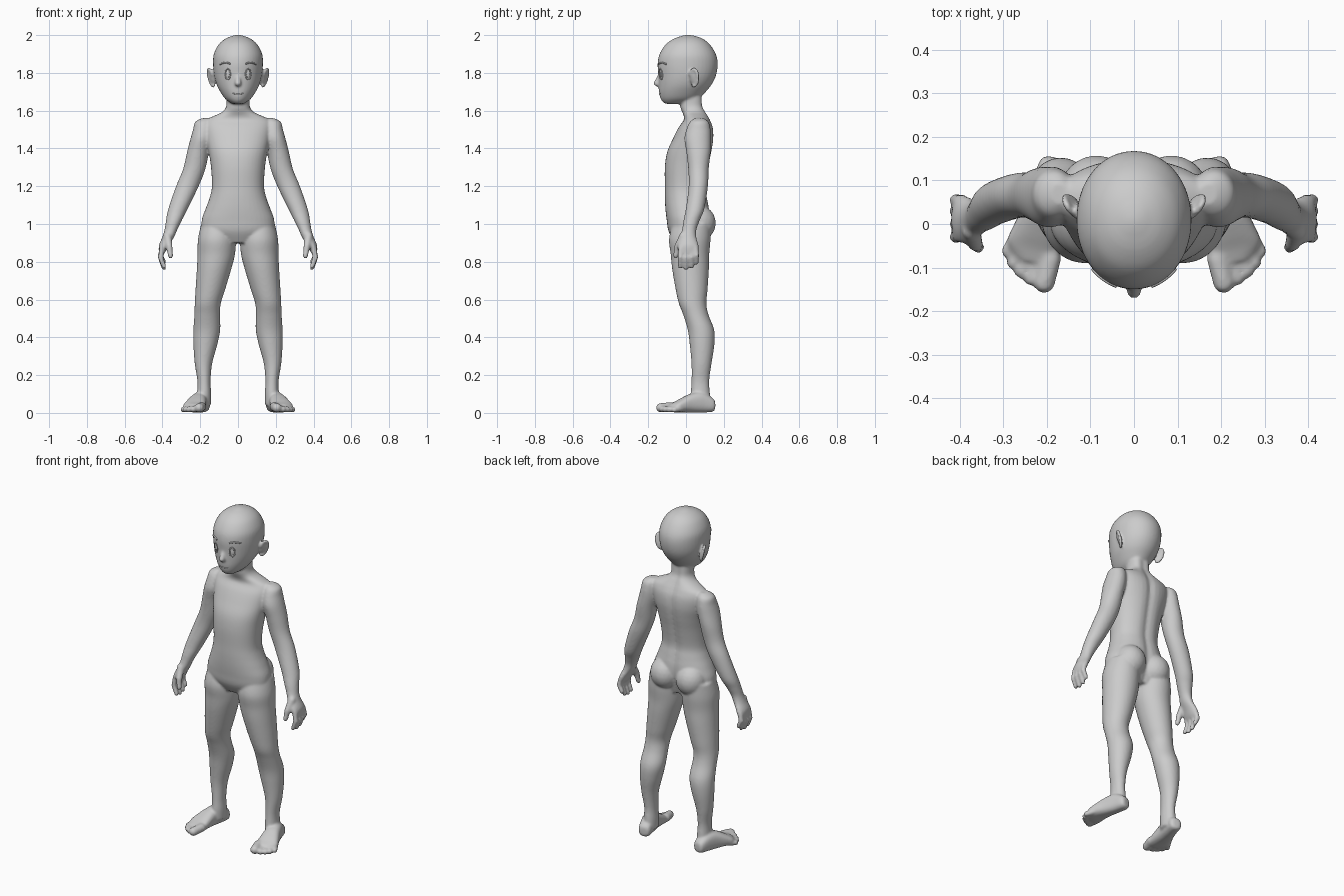
import bpy, bmesh, math
from mathutils import Vector, Matrix
from mathutils.bvhtree import BVHTree

bm = bmesh.new()


def loft(rows, mat=Matrix(), power=2.2, groove=0.0, n=40, steps=5):
    """Skin smooth rings; each row is (z, centre x, centre y, half x, half y)."""
    rows = [Vector(r) for r in rows]
    pts = []
    for i in range(len(rows) - 1):
        a, b, c, d = (rows[max(0, min(len(rows) - 1, i + k))] for k in (-1, 0, 1, 2))
        for k in range(steps):
            t = k / steps
            pts.append(0.5 * (2 * b + (c - a) * t + (2 * a - 5 * b + 4 * c - d) * t * t
                              + (3 * b - a - 3 * c + d) * t ** 3))
    pts.append(rows[-1])
    rings = []
    for z, cx, cy, hx, hy in pts:
        ring = []
        for k in range(n):
            a = 2 * math.pi * k / n
            c, s = math.cos(a), math.sin(a)
            x = hx * math.copysign(abs(c) ** (2 / power), c)
            y = hy * math.copysign(abs(s) ** (2 / power), s)
            if s > 0:
                y -= groove * math.exp(-(x / 0.025) ** 2)
            ring.append(bm.verts.new(mat @ Vector((cx + x, cy + y, z))))
        rings.append(ring)
    for p, q in zip(rings, rings[1:]):
        for k in range(n):
            bm.faces.new((p[k], p[(k + 1) % n], q[(k + 1) % n], q[k]))
    bm.faces.new(rings[0][::-1])
    bm.faces.new(rings[-1])


def blob(loc, size, rot=0.0, tilt=0.0):
    m = (Matrix.Translation(loc) @ Matrix.Rotation(rot, 4, 'Z') @ Matrix.Rotation(tilt, 4, 'Y')
         @ Matrix.Diagonal((*size, 1)))
    bmesh.ops.create_icosphere(bm, subdivisions=3, radius=1, matrix=m)


def chain(points, s=1, steps=7):
    """Rounded limb from overlapping balls; points are (x, y, z, radius)."""
    for a, b in zip(points, points[1:]):
        for k in range(steps + 1):
            p = Vector(a).lerp(Vector(b), k / steps)
            blob((s * p[0], p[1], p[2]), (p[3],) * 3)


def body_rows(table):
    return [(z, 0, (f + b) / 2, w, (b - f) / 2) for z, f, b, w in table]


# Torso and neck: height, front, back, half width
loft(body_rows([
    (.90, -.06, .09, .12), (.96, -.092, .11, .185), (1.02, -.102, .125, .192),
    (1.08, -.109, .125, .172), (1.14, -.112, .115, .150), (1.2, -.112, .107, .138),
    (1.3, -.112, .122, .143), (1.38, -.10, .138, .155), (1.45, -.07, .148, .170),
    (1.51, -.04, .145, .178), (1.55, -.012, .13, .17), (1.573, -.012, .118, .125),
    (1.593, -.02, .108, .083), (1.62, -.03, .095, .063), (1.66, -.032, .092, .06),
    (1.72, -.03, .09, .06)]), groove=.012)

# Head
loft(body_rows([
    (1.636, -.105, -.02, .028), (1.645, -.122, .03, .045), (1.665, -.135, .07, .07),
    (1.70, -.143, .105, .094), (1.74, -.145, .137, .114), (1.79, -.147, .160, .127),
    (1.85, -.150, .168, .132), (1.90, -.140, .158, .128), (1.95, -.108, .127, .103),
    (1.98, -.066, .09, .068), (1.995, -.025, .05, .032), (2.001, 0, .02, .01)]), power=2.05)
chain([(0, -.140, 1.785, .010), (0, -.154, 1.745, .0175)])

for s in (1, -1):
    flip = Matrix.Diagonal((s, 1, 1, 1))
    # Ear: plate with a raised rim
    ear = Vector((.139, .042, 1.775))
    blob((s * ear.x, ear.y, ear.z), (.010, .026, .046), -s * .5, s * .25)
    rim = []
    for k in range(15):
        a = math.radians(-110 + 270 * k / 14)
        u, v = .025 * math.cos(a), .046 * math.sin(a)
        rim.append((ear.x + .5 * u + .25 * v + .004, ear.y + .87 * u, ear.z + v, .0085))
    chain(rim, s, 2)
    # Arm and palm
    loft([(1.56, .172, .07, .02, .025), (1.54, .182, .07, .045, .05), (1.5, .186, .066, .052, .064),
          (1.45, .194, .062, .058, .07), (1.38, .212, .066, .058, .064), (1.29, .232, .066, .059, .054),
          (1.2, .268, .065, .060, .051), (1.08, .318, .048, .051, .049), (1.02, .339, .03, .042, .043),
          (.97, .355, .017, .034, .038), (.93, .370, .011, .031, .044), (.89, .391, .011, .027, .055),
          (.86, .400, .013, .020, .054), (.845, .404, .014, .014, .046)], flip, 2.0)
    # Fingers and thumb: start, spread end, tip height
    for y0, y1, z in ((-.026, -.031, .775), (.001, 0, .767), (.028, .030, .775), (.050, .056, .797)):
        chain([(.400, y0, .875, .016), (.410, y1, (z + .87) / 2, .0140), (.392, y1, z, .0125)], s)
    chain([(.374, -.015, .935, .022), (.364, -.045, .88, .018), (.357, -.054, .83, .0135)], s)
    # Leg
    loft([(1.0, .110, .03, .085, .10), (.92, .112, .02, .100, .110), (.84, .115, .021, .099, .102),
          (.76, .127, .024, .091, .097), (.65, .147, .030, .078, .084), (.58, .160, .035, .069, .073),
          (.52, .163, .052, .068, .067), (.44, .165, .079, .071, .070), (.36, .173, .085, .063, .065),
          (.26, .183, .082, .046, .053), (.17, .180, .076, .035, .047), (.1, .179, .076, .037, .051),
          (.04, .179, .08, .036, .052)], flip, 2.0)
    blob((s * .086, .066, 1.005), (.088, .092, .095))
    # Foot, lofted from heel to ball
    d = Vector((.065, -.27, 0)).normalized()
    foot = Matrix(((-d.y, 0, d.x, .179), (d.x, 0, d.y, .152), (0, 1, 0, 0), (0, 0, 0, 1)))
    loft([(0, 0, .04, .018, .018), (.012, 0, .042, .034, .036), (.07, 0, .056, .041, .054),
          (.13, .002, .052, .047, .050), (.18, .003, .041, .057, .038), (.215, .002, .031, .062, .028),
          (.245, -.008, .025, .046, .021)], flip @ foot, 2.5)
    # Toes
    for x0, y0, x1, y1, r in ((.192, -.08, .206, -.134, .025), (.220, -.07, .236, -.125, .0175),
                              (.240, -.06, .259, -.109, .0165), (.256, -.045, .277, -.089, .016),
                              (.268, -.025, .290, -.062, .0155)):
        chain([(x0, y0, r + .008, r), (x1, y1, r + .002, r)], s)

# Fuse everything into one smooth skin
bmesh.ops.recalc_face_normals(bm, faces=bm.faces)
mesh = bpy.data.meshes.new("body")
bm.to_mesh(mesh)
bm.free()
body = bpy.data.objects.new("body", mesh)
bpy.context.collection.objects.link(body)
rem = body.modifiers.new("fuse", 'REMESH')
rem.mode = 'VOXEL'
rem.voxel_size = .0065
rem.use_smooth_shade = True
smooth = body.modifiers.new("soften", 'SMOOTH')
smooth.factor = .5
smooth.iterations = 7

# Facial details laid on the skin
dg = bpy.context.evaluated_depsgraph_get()
skin = BVHTree.FromObject(body, dg)


def on_face(x, z):
    hit = skin.ray_cast(Vector((x, -1, z)), Vector((0, 1, 0)))[0]
    return hit if hit else Vector((x, -.13, z))


def face_line(name, pts, r, cyclic=False):
    cu = bpy.data.curves.new(name, 'CURVE')
    cu.dimensions = '3D'
    cu.bevel_depth = r
    cu.bevel_resolution = 2
    cu.use_fill_caps = True
    sp = cu.splines.new('POLY')
    sp.points.add(len(pts) - 1)
    for p, (x, z) in zip(sp.points, pts):
        p.co = (*on_face(x, z), 1)
    sp.use_cyclic_u = cyclic
    sp.use_smooth = True
    bpy.context.collection.objects.link(bpy.data.objects.new(name, cu))


for s, side in ((1, "left"), (-1, "right")):
    ring = [(s * .054 + .014 * math.cos(a), 1.793 + .029 * math.sin(a))
            for a in (2 * math.pi * k / 24 for k in range(24))]
    face_line(side + "_eyelid", ring, .003, True)
    p = on_face(s * .054, 1.793)
    bpy.ops.mesh.primitive_uv_sphere_add(segments=20, ring_count=12, radius=1, location=p)
    eye = bpy.context.object
    eye.name = side + "_eye"
    eye.scale = (.009, .004, .018)
    eye.rotation_euler.z = s * .35
    bpy.ops.object.shade_smooth()
    face_line(side + "_eyebrow", [(s * (.040 + .055 * t), 1.842 + .012 * math.sin(math.pi * (.15 + .75 * t)))
                                  for t in (k / 8 for k in range(9))], .0045)
face_line("mouth", [(.028 * t, 1.688 + .003 * t * t) for t in (k / 6 for k in range(-6, 7))], .003)
